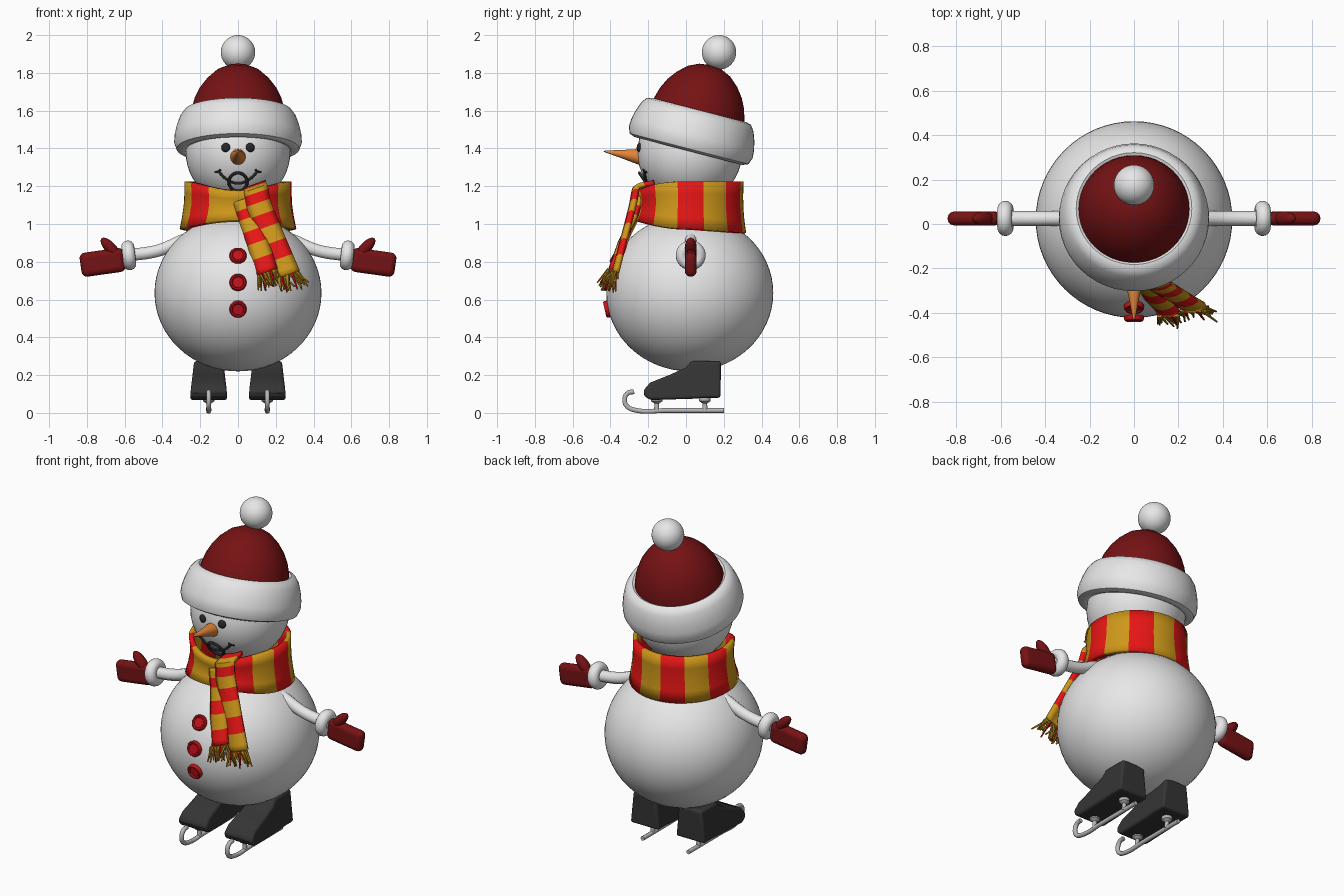
import bpy, bmesh, math, random
from mathutils import Vector, Matrix

random.seed(4)
if "Cube" in bpy.data.objects:
    bpy.data.objects.remove(bpy.data.objects["Cube"])


def material(name, r, g, b, rough=0.6):
    m = bpy.data.materials.new(name)
    m.use_nodes = True
    m.diffuse_color = (r, g, b, 1)
    node = m.node_tree.nodes["Principled BSDF"]
    node.inputs["Base Color"].default_value = (r, g, b, 1)
    node.inputs["Roughness"].default_value = rough
    return m


SNOW = material("snow white", 0.8, 0.8, 0.8)
WINE = material("dark red wool", 0.18, 0.006, 0.007)
RED = material("bright red", 0.85, 0.008, 0.008)
GOLD = material("scarf gold", 0.62, 0.31, 0.01)
BUTTON = material("button red", 0.55, 0.006, 0.01)
ORANGE = material("carrot orange", 0.75, 0.23, 0.04)
BLACK = material("charcoal", 0.02, 0.02, 0.022)
BOOT = material("boot leather", 0.035, 0.035, 0.035)
METAL = material("skate metal", 0.48, 0.48, 0.48)
FRINGE = material("fringe gold", 0.42, 0.22, 0.01)


def finish(bm, name, *mats, angle=40):
    bmesh.ops.recalc_face_normals(bm, faces=bm.faces)
    me = bpy.data.meshes.new(name)
    bm.to_mesh(me)
    bm.free()
    for m in mats:
        me.materials.append(m)
    ob = bpy.data.objects.new(name, me)
    bpy.context.collection.objects.link(ob)
    select(ob)
    bpy.ops.object.shade_smooth_by_angle(angle=math.radians(angle))
    return ob


def select(ob):
    bpy.ops.object.select_all(action="DESELECT")
    ob.select_set(True)
    bpy.context.view_layer.objects.active = ob


def ball(name, center, radii, mat, rot=Matrix(), seg=40):
    bm = bmesh.new()
    m = Matrix.Translation(center) @ rot @ Matrix.Diagonal((*radii, 1))
    bmesh.ops.create_uvsphere(bm, u_segments=seg, v_segments=seg // 2, radius=1, matrix=m)
    return finish(bm, name, mat)


def lathe(name, profile, mat, matrix, steps=48):
    bm = bmesh.new()
    vs = [bm.verts.new((r, 0, z)) for r, z in profile]
    es = [bm.edges.new(p) for p in zip(vs, vs[1:])]
    bmesh.ops.spin(bm, geom=vs + es, cent=(0, 0, 0), axis=(0, 0, 1), angle=math.tau, steps=steps)
    bmesh.ops.remove_doubles(bm, verts=bm.verts, dist=0.0005)
    bm.transform(matrix)
    return finish(bm, name, mat)


def tube(name, points, radius, mat, cyclic=False, kind="SMOOTH"):
    cu = bpy.data.curves.new(name, "CURVE")
    cu.dimensions, cu.bevel_depth, cu.bevel_resolution = "3D", radius, 3
    cu.use_fill_caps, cu.resolution_u = True, 8
    sp = cu.splines.new("BEZIER")
    sp.bezier_points.add(len(points) - 1)
    for bp, p in zip(sp.bezier_points, points):
        bp.co = p
        bp.handle_left_type = bp.handle_right_type = "AUTO"
    sp.use_cyclic_u = cyclic
    cu.materials.append(mat)
    ob = bpy.data.objects.new(name, cu)
    bpy.context.collection.objects.link(ob)
    select(ob)
    bpy.ops.object.convert(target="MESH")
    bpy.ops.object.shade_smooth_by_angle(angle=math.radians(50))
    return bpy.context.object


def thicken(ob, amount):
    mod = ob.modifiers.new("thickness", "SOLIDIFY")
    mod.thickness, mod.offset = amount, 0


# Body and head
BODY, BODY_R = Vector((0, 0.02, 0.635)), Vector((0.442, 0.442, 0.415))
HEAD, HEAD_R = Vector((0, 0.02, 1.38)), 0.277
ball("body", BODY, BODY_R, SNOW, seg=64)
ball("head", HEAD, (HEAD_R,) * 3, SNOW, seg=48)

# Hat, tilted backwards
tilt = Matrix.Translation((0, 0.04, 1.49)) @ Matrix.Rotation(math.radians(-14.5), 4, "X")
lathe("hat_brim", [(0.25, -0.08), (0.27, -0.1), (0.295, -0.107), (0.325, -0.095), (0.338, -0.06),
                   (0.336, -0.02), (0.325, 0.03), (0.307, 0.08), (0.285, 0.11), (0.26, 0.117),
                   (0.235, 0.1)], SNOW, tilt)
lathe("hat_crown", [(0.258, 0.06), (0.247, 0.12), (0.23, 0.18), (0.203, 0.235), (0.165, 0.285),
                    (0.115, 0.33), (0.06, 0.355), (0, 0.363)], WINE, tilt)
ball("pompom", (0, 0.175, 1.909), (0.091,) * 3, SNOW)


# Face
def on_head(x, z, lift=0.0):
    y = HEAD.y - math.sqrt(max(HEAD_R ** 2 - x * x - (z - HEAD.z) ** 2, 0))
    return Vector((x, y - lift, z))


def facing(normal):
    return Vector(normal).to_track_quat("Z", "Y").to_matrix().to_4x4()


for side, label in ((1, "left"), (-1, "right")):
    p = on_head(side * 0.065, 1.405)
    ball(label + "_eye", p, (0.024, 0.024, 0.012), BLACK, facing(p - HEAD), 20)
    tube(label + "_mouth_corner", [on_head(side * x, z, 0.003) for x, z in
                                   ((0.092, 1.287), (0.108, 1.277), (0.122, 1.274))], 0.005, BLACK)
tube("smile", [on_head(x / 100, 1.215 + 0.065 * (x / 10.5) ** 2, 0.004)
               for x in (-10.5, -7, -3.5, 0, 3.5, 7, 10.5)], 0.007, BLACK)
tube("mouth_ring", [on_head(0.048 * math.cos(a), 1.222 + 0.048 * math.sin(a), 0.012)
                    for a in [math.tau * i / 12 for i in range(12)]], 0.008, BLACK, True)
base, tip = Vector((0, -0.22, 1.352)), Vector((0, -0.44, 1.386))
lathe("carrot_nose", [(0, 0), (0.043, 0), (0.041, 0.03), (0.02, 0.13), (0.006, 0.205), (0, 0.222)],
      ORANGE, Matrix.Translation(base) @ facing(tip - base), 24)

# Scarf collar with upright stripes
STRIPES, SUB, ROWS = 13, 5, 5
bm = bmesh.new()
count, rings = STRIPES * SUB, []
for i in range(count):
    a = math.radians(-96) - math.tau * i / count
    front = max(0, -math.sin(a))
    low = 0.972 + 0.045 * front ** 2 - 0.022 * max(0, math.sin(a))
    high = 1.225 - 0.05 * front ** 3
    ring = []
    for j in range(ROWS):
        t = j / (ROWS - 1)
        r = 0.295 - 0.025 * t - 0.022 * math.sin(math.pi * t) * (0.4 + 0.6 * front)
        ring.append(bm.verts.new((r * math.cos(a), 0.02 + (r - 0.01 + 0.012 * t) * math.sin(a),
                                  low + (high - low) * t)))
    rings.append(ring)
for i in range(count):
    a, b = rings[i], rings[(i + 1) % count]
    for j in range(ROWS - 1):
        bm.faces.new((a[j], b[j], b[j + 1], a[j + 1])).material_index = (i // SUB) % 2
thicken(finish(bm, "scarf_collar", GOLD, RED), 0.028)


# Scarf tails: striped ribbons with fringes
def along(path, t):
    s = t * (len(path) - 1)
    k = min(int(s), len(path) - 2)
    return Vector(path[k]).lerp(Vector(path[k + 1]), s - k)


def scarf_tail(name, path, width, stripes, first):
    across = Vector((0.93, 0.04, 0.33)).normalized() * width
    bm = bmesh.new()
    n = stripes * 3
    rows = []
    for i in range(n + 1):
        c = along(path, i / n)
        rows.append([bm.verts.new(c + across * u + Vector((0, 0.02 * (2 * u) ** 2, 0)))
                     for u in (-0.5, -0.25, 0, 0.25, 0.5)])
    for i in range(n):
        for j in range(4):
            f = bm.faces.new((rows[i][j], rows[i][j + 1], rows[i + 1][j + 1], rows[i + 1][j]))
            f.material_index = (i // 3 + first) % 2
    thicken(finish(bm, name, GOLD, RED), 0.024)
    bm = bmesh.new()
    down = (Vector(path[-1]) - Vector(path[-2])).normalized()
    for k in range(11):
        for layer in (-0.008, 0.008):
            root = Vector(path[-1]) + across * (k / 10 - 0.5) * 0.92 + Vector((0, layer, 0))
            wobble = Vector([random.uniform(-0.35, 0.35) for _ in range(3)])
            way = (down + wobble).normalized()
            length = random.uniform(0.07, 0.1)
            made = bmesh.ops.create_cone(bm, cap_ends=True, segments=5, radius1=0.008, radius2=0.004,
                                         depth=length, matrix=Matrix.Translation(root + way * length / 2)
                                         @ facing(way))
            for f in {f for v in made["verts"] for f in v.link_faces}:
                f.material_index = int(k % 5 == 2)
    finish(bm, name + "_fringe", FRINGE, BUTTON)


scarf_tail("inner_scarf_tail", [(0.03, -0.255, 1.13), (0.06, -0.285, 1.03), (0.105, -0.35, 0.9),
                                (0.155, -0.405, 0.745)], 0.105, 6, 0)
scarf_tail("outer_scarf_tail", [(0.09, -0.19, 1.2), (0.095, -0.275, 1.185), (0.11, -0.29, 1.1),
                                (0.15, -0.315, 1.0), (0.205, -0.35, 0.87), (0.265, -0.385, 0.73)],
           0.122, 8, 1)

# Buttons on the belly
for i, z in enumerate((0.83, 0.69, 0.55)):
    dz = (z - BODY.z) / BODY_R.z
    p = Vector((0, BODY.y - BODY_R.y * math.sqrt(1 - dz * dz), z))
    normal = Vector((0, (p.y - BODY.y) / BODY_R.y ** 2, (z - BODY.z) / BODY_R.z ** 2))
    lathe(f"button_{i + 1}", [(0, 0.012), (0.028, 0.012), (0.033, 0.018), (0.04, 0.018), (0.045, 0.01),
                              (0.045, -0.005), (0.03, -0.012)], BUTTON,
          Matrix.Translation(p) @ facing(normal), 28)

# Arms, mittens, boots and skates
boot_side = [(0.185, 0.275), (0.183, 0.08), (0.1, 0.08), (0.04, 0.075), (-0.19, 0.068), (-0.222, 0.09),
             (-0.225, 0.12), (-0.19, 0.16), (-0.09, 0.2), (0.0, 0.24), (0.03, 0.275)]
for side, label in ((1, "left"), (-1, "right")):
    tube(label + "_arm", [(side * x, 0.025, z) for x, z in
                          ((0.2, 0.95), (0.3, 0.91), (0.42, 0.86), (0.6, 0.832))], 0.034, SNOW)
    outward = Vector((side, 0, -0.12))
    ring = [(0.047 + 0.032 * math.cos(a), 0.034 * math.sin(a))
            for a in [math.tau * i / 16 for i in range(17)]]
    lathe(label + "_cuff", ring, SNOW, Matrix.Translation((side * 0.578, 0.025, 0.834))
          @ facing(outward), 32)
    bm = bmesh.new()
    bmesh.ops.create_cube(bm, size=1, matrix=Matrix.Translation((side * 0.717, 0.025, 0.797))
                          @ Matrix.Rotation(side * 0.14, 4, "Y") @ Matrix.Diagonal((0.235, 0.062, 0.128, 1)))
    palm = finish(bm, label + "_mitten", WINE, angle=60)
    bev = palm.modifiers.new("round", "BEVEL")
    bev.width, bev.segments = 0.03, 5
    thumb_dir = Vector((side * 0.7, 0, 0.75))
    ball(label + "_thumb", (side * 0.675, 0.025, 0.873), (0.032, 0.03, 0.07), WINE,
         facing(thumb_dir), 20)

    cx = side * 0.155
    bm = bmesh.new()
    layers = []
    for u in (-1, 1):
        layers.append([bm.verts.new((cx + u * (0.098 - 0.12 * max(0, z - 0.1)), y, z))
                       for y, z in boot_side])
    bm.faces.new(layers[0])
    bm.faces.new(layers[1])
    for i in range(len(boot_side)):
        j = (i + 1) % len(boot_side)
        bm.faces.new((layers[0][i], layers[0][j], layers[1][j], layers[1][i]))
    boot = finish(bm, label + "_boot", BOOT, angle=60)
    bev = boot.modifiers.new("round", "BEVEL")
    bev.width, bev.segments, bev.limit_method = 0.035, 4, "ANGLE"

    tube(label + "_skate_blade", [(cx, y, z) for y, z in
                                  ((0.2, 0.013), (-0.1, 0.013), (-0.27, 0.015), (-0.312, 0.035),
                                   (-0.325, 0.07), (-0.308, 0.105), (-0.275, 0.112))], 0.013, METAL)
    for y, part in ((-0.155, "front"), (0.1, "rear")):
        lathe(f"{label}_{part}_skate_post", [(0, 0), (0.014, 0), (0.012, 0.04), (0.03, 0.052),
                                            (0.03, 0.085), (0, 0.085)], METAL,
              Matrix.Translation((cx, y, 0.01)), 16)
